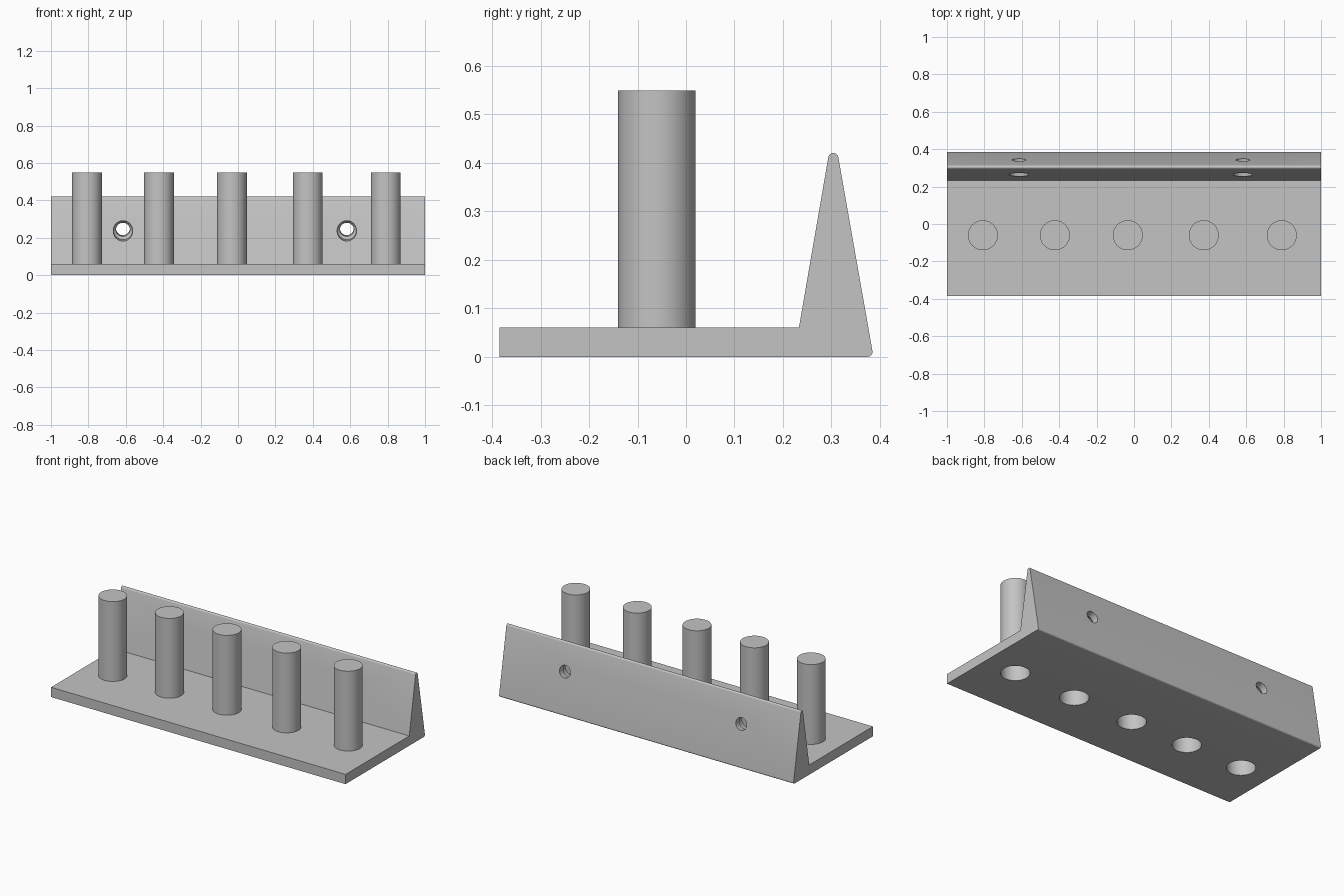
import bpy, bmesh, math
from mathutils import Matrix

if "Cube" in bpy.data.objects:
    bpy.data.objects.remove(bpy.data.objects["Cube"])

grey = bpy.data.materials.new("light grey")
grey.diffuse_color = (0.55, 0.55, 0.55, 1)
grey.use_nodes = True
grey.node_tree.nodes["Principled BSDF"].inputs["Base Color"].default_value = grey.diffuse_color
SEG = 64


def new_object(name, bm, recalc=True):
    if recalc:
        bmesh.ops.recalc_face_normals(bm, faces=bm.faces[:])
    me = bpy.data.meshes.new(name)
    bm.to_mesh(me)
    bm.free()
    me.materials.append(grey)
    ob = bpy.data.objects.new(name, me)
    bpy.context.collection.objects.link(ob)
    return ob


def lathe(bm, profile, mat, cap_start=True, cap_end=True):
    """Rings of (height, radius) joined by quads and capped."""
    rings = [[bm.verts.new(mat @ Matrix.Rotation(2 * math.pi * i / SEG, 4, 'Z')
                           @ Matrix.Translation((r, 0, h)).translation)
              for i in range(SEG)] for h, r in profile]
    for a, b in zip(rings, rings[1:]):
        for i in range(SEG):
            j = (i + 1) % SEG
            bm.faces.new((a[i], a[j], b[j], b[i]))
    if cap_start:
        bm.faces.new(rings[0][::-1])
    if cap_end:
        bm.faces.new(rings[-1])


def arc(cy, cz, r, a0, a1, n=8):
    return [(cy + r * math.cos(math.radians(a0 + (a1 - a0) * i / n)),
             cz + r * math.sin(math.radians(a0 + (a1 - a0) * i / n)))
            for i in range(n + 1)]


def smooth(ob):
    bpy.ops.object.select_all(action='DESELECT')
    ob.select_set(True)
    bpy.context.view_layer.objects.active = ob
    bpy.ops.object.shade_smooth_by_angle(angle=math.radians(25))


# Base plate and wedge-shaped back wall, one extruded profile
profile = [(-0.385, 0.0)]
profile += arc(0.375, 0.01, 0.01, -90, 10)
profile += arc(0.304, 0.41, 0.0105, 10, 170)
profile += [(0.233, 0.06), (-0.385, 0.06)]
bm = bmesh.new()
face = bm.faces.new([bm.verts.new((-1, y, z)) for y, z in profile])
ext = bmesh.ops.extrude_face_region(bm, geom=[face])
bmesh.ops.translate(bm, vec=(2, 0, 0),
                    verts=[v for v in ext["geom"] if isinstance(v, bmesh.types.BMVert)])
rack = new_object("base_and_back_wall", bm)

# Cutters: peg sockets through the plate, countersunk screw holes in the wall
PEGS = (-0.808, -0.423, -0.033, 0.373, 0.79)
PEG_Y, PEG_R = -0.06, 0.08
bm = bmesh.new()
for x in PEGS:
    lathe(bm, [(-0.1, PEG_R), (0.12, PEG_R)], Matrix.Translation((x, PEG_Y, 0)))
tilt = math.radians(10)
for x in (-0.615, 0.582):
    m = Matrix.Translation((x, 0.343, 0.251)) @ Matrix.Rotation(tilt - math.pi / 2, 4, 'X')
    lathe(bm, [(-0.16, 0.052), (-0.055, 0.052), (-0.04, 0.037), (0.1, 0.037)], m)
cutter = new_object("hole_cutter", bm)
cutter.hide_render = True

mod = rack.modifiers.new("holes", 'BOOLEAN')
mod.operation = 'DIFFERENCE'
mod.solver = 'EXACT'
mod.object = cutter
bpy.context.view_layer.objects.active = rack
rack.select_set(True)
bpy.ops.object.modifier_apply(modifier=mod.name)
bpy.data.objects.remove(cutter)
smooth(rack)

# Hollow pegs, open underneath
for k, x in enumerate(PEGS):
    bm = bmesh.new()
    lathe(bm, [(0.06, PEG_R), (0.55, PEG_R)], Matrix.Translation((x, PEG_Y, 0)),
          cap_start=False)
    smooth(new_object(f"peg_{k + 1}", bm, recalc=False))
